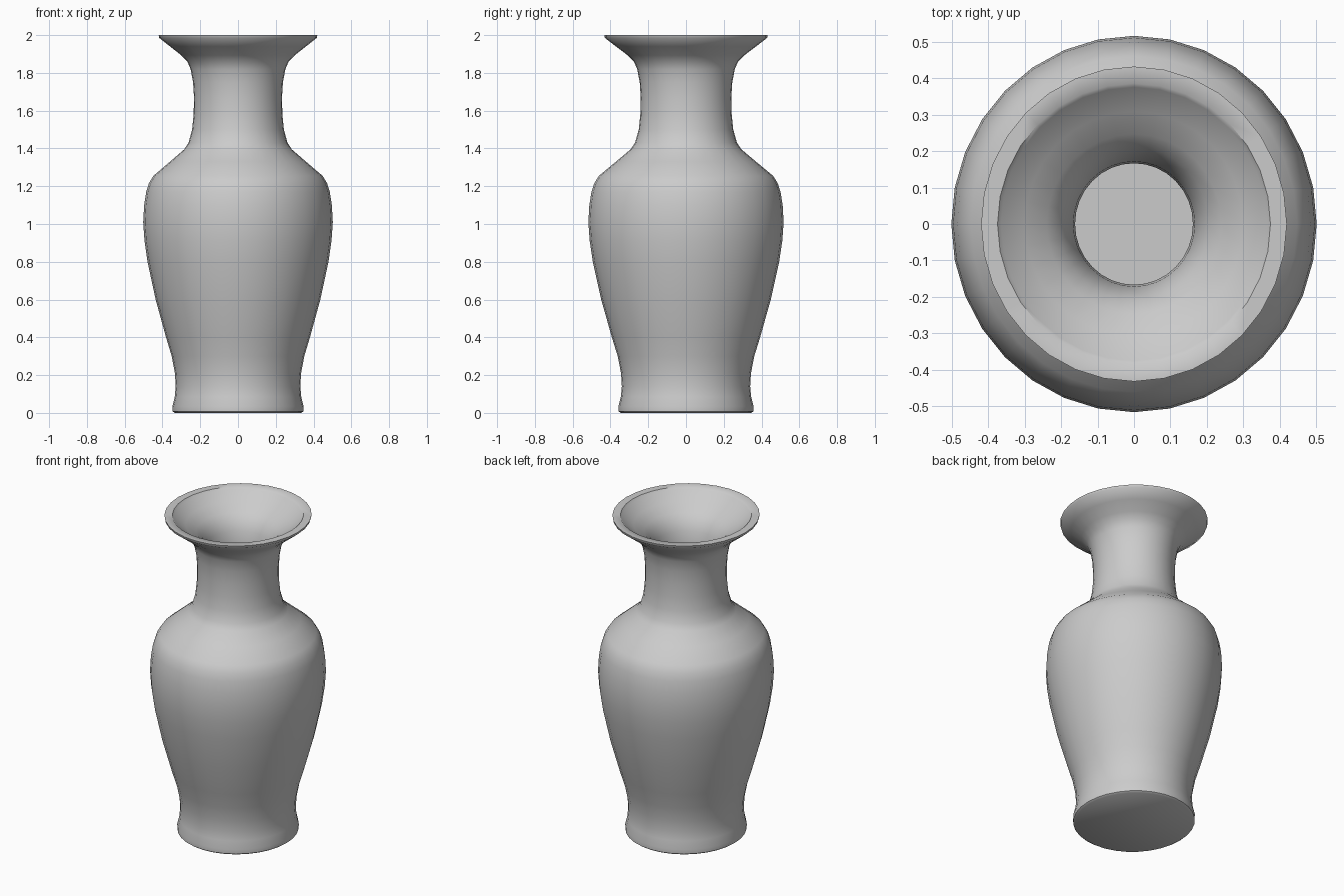
import bpy, bmesh, math

SIDES = 32
DEPTH_RATIO = 1.03  # slightly wider in y than in x

# Outer wall, foot to lip: (radius, height)
outer = [(0.335, 0.0), (0.346, 0.008), (0.347, 0.035), (0.335, 0.085),
         (0.33, 0.14), (0.334, 0.21), (0.351, 0.30), (0.381, 0.40),
         (0.436, 0.60), (0.479, 0.80), (0.495, 0.91), (0.502, 1.01),
         (0.497, 1.10), (0.486, 1.17), (0.472, 1.215), (0.448, 1.255),
         (0.36, 1.33), (0.285, 1.395), (0.262, 1.43), (0.243, 1.50),
         (0.235, 1.58), (0.233, 1.67), (0.238, 1.75), (0.251, 1.82),
         (0.268, 1.86), (0.30, 1.893), (0.36, 1.94), (0.417, 1.985),
         (0.42, 2.0)]
# Hollow inside, lip to floor
inner = [(0.375, 2.0), (0.365, 1.988), (0.30, 1.942), (0.24, 1.90), (0.205, 1.86),
         (0.182, 1.81), (0.167, 1.74), (0.162, 1.66), (0.165, 1.57),
         (0.175, 1.48), (0.195, 1.405), (0.235, 1.35), (0.32, 1.275),
         (0.405, 1.20), (0.425, 1.13), (0.432, 1.01), (0.41, 0.80),
         (0.367, 0.60), (0.312, 0.40), (0.265, 0.20), (0.265, 0.07)]

# Turn the profile around the z axis
bm = bmesh.new()
rings = []
for r, z in outer + inner:
    ring = []
    for i in range(SIDES):
        a = 2 * math.pi * i / SIDES
        ring.append(bm.verts.new((r * math.cos(a), DEPTH_RATIO * r * math.sin(a), z)))
    rings.append(ring)
for lower, upper in zip(rings, rings[1:]):
    for i in range(SIDES):
        j = (i + 1) % SIDES
        bm.faces.new((lower[i], lower[j], upper[j], upper[i]))

# Underside and inner floor
bm.faces.new(rings[0][::-1])
bm.faces.new(rings[-1])
bmesh.ops.recalc_face_normals(bm, faces=bm.faces)

mesh = bpy.data.meshes.new("vase")
bm.to_mesh(mesh)
bm.free()
vase = bpy.data.objects.new("vase", mesh)
bpy.context.collection.objects.link(vase)

# Smooth body, crisp lip and floor edges
bpy.context.view_layer.objects.active = vase
vase.select_set(True)
bpy.ops.object.shade_smooth_by_angle(angle=math.radians(50))
